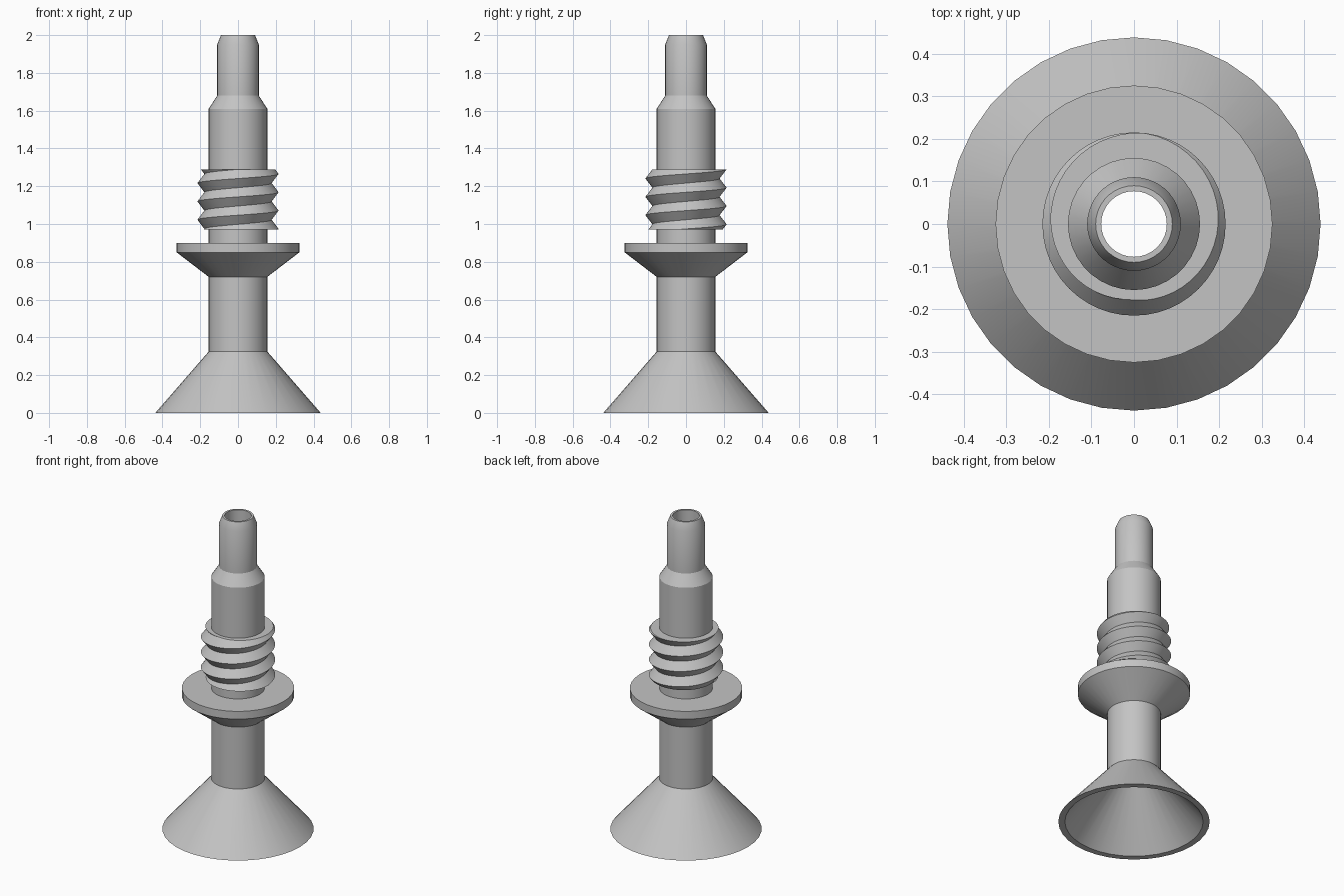
import bpy, bmesh, math
from mathutils import Vector

cube = bpy.data.objects.get("Cube")
if cube:
    bpy.data.objects.remove(cube)

grey = bpy.data.materials.new("grey_metal")
grey.use_nodes = True
colour = (0.55, 0.55, 0.55, 1)
grey.diffuse_color = colour
grey.node_tree.nodes["Principled BSDF"].inputs["Base Color"].default_value = colour


def finish(bm, name):
    bmesh.ops.recalc_face_normals(bm, faces=bm.faces)
    mesh = bpy.data.meshes.new(name)
    bm.to_mesh(mesh)
    bm.free()
    mesh.materials.append(grey)
    obj = bpy.data.objects.new(name, mesh)
    bpy.context.collection.objects.link(obj)
    bpy.ops.object.select_all(action='DESELECT')
    obj.select_set(True)
    bpy.context.view_layer.objects.active = obj
    bpy.ops.object.shade_smooth_by_angle(angle=math.radians(25))
    return obj


def lathe(name, profile, sides=36):
    """Spin a closed (radius, height) outline around z."""
    bm = bmesh.new()
    rings = []
    for i in range(sides):
        a = math.tau * i / sides
        rings.append([bm.verts.new((r * math.cos(a), r * math.sin(a), z))
                      for r, z in profile])
    n = len(profile)
    for i in range(sides):
        a, b = rings[i], rings[(i + 1) % sides]
        for j in range(n):
            k = (j + 1) % n
            bm.faces.new((a[j], b[j], b[k], a[k]))
    return finish(bm, name)


def thread(name, root, crest, inner, low, high, pitch, phase, sides=48):
    """V-shaped helix, trimmed flat at both ends and closed with rings."""
    bm = bmesh.new()
    turns = int((high - low) / pitch) + 4
    start = phase - pitch * math.ceil((phase - low) / pitch + 1)
    ridge, valley = [], []
    for i in range(turns * sides + 1):
        a = math.tau * i / sides
        z = start + pitch * i / sides
        c, s = math.cos(a), math.sin(a)
        ridge.append(bm.verts.new((crest * c, crest * s, z)))
        valley.append(bm.verts.new((root * c, root * s, z + pitch / 2)))
    for i in range((turns - 1) * sides):
        j = i + sides
        bm.faces.new((ridge[i], ridge[i + 1], valley[i + 1], valley[i]))
        bm.faces.new((valley[i], valley[i + 1], ridge[j + 1], ridge[j]))
    for z, sign in ((low, -1), (high, 1)):
        bmesh.ops.bisect_plane(bm, geom=bm.verts[:] + bm.edges[:] + bm.faces[:],
                               plane_co=(0, 0, z), plane_no=(0, 0, sign),
                               clear_outer=True)
    loose = [v for v in bm.verts if not v.link_faces]
    bmesh.ops.delete(bm, geom=loose, context='VERTS')
    rim = [e for e in bm.edges if e.is_boundary]
    new = bmesh.ops.extrude_edge_only(bm, edges=rim)["geom"]
    for v in new:
        if isinstance(v, bmesh.types.BMVert):
            flat = Vector((v.co.x, v.co.y)).normalized() * inner
            v.co.x, v.co.y = flat
    return finish(bm, name)


# Hollow flared base
lathe("flared_base", [(0.438, 0), (0.155, 0.325), (0.12, 0.325), (0.4, 0)])

# Hollow stem with stepped shoulder and chamfered tip
lathe("hollow_stem", [(0.155, 0.325), (0.155, 1.61), (0.11, 1.68), (0.11, 1.95),
                      (0.09, 2), (0.077, 2), (0.077, 1.6), (0.12, 1.55),
                      (0.12, 0.325)])

# Collar with conical underside
lathe("collar", [(0.15, 0.72), (0.155, 0.72), (0.325, 0.85), (0.325, 0.9),
                 (0.15, 0.9)])

# Screw thread
thread("screw_thread", root=0.178, crest=0.215, inner=0.15,
       low=0.972, high=1.288, pitch=0.097, phase=1.265)
